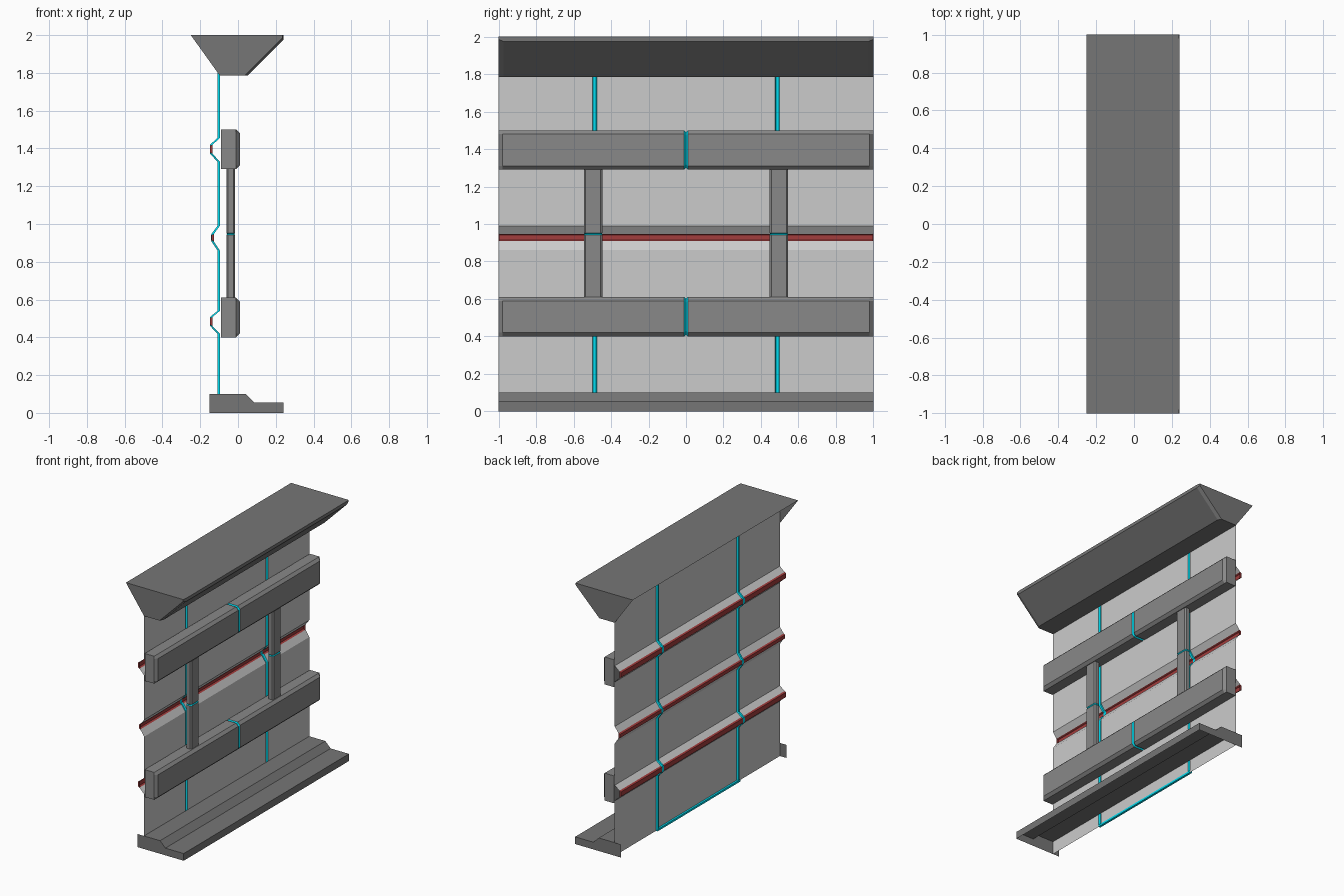
import bpy, bmesh

if "Cube" in bpy.data.objects:
    bpy.data.objects.remove(bpy.data.objects["Cube"])


def material(name, rgb):
    m = bpy.data.materials.new(name)
    m.diffuse_color = (*rgb, 1)
    m.use_nodes = True
    m.node_tree.nodes["Principled BSDF"].inputs["Base Color"].default_value = m.diffuse_color
    return m


SHEET = material("sheet_grey", (0.54, 0.54, 0.54))
FRAME = material("frame_grey", (0.25, 0.25, 0.25))
DARK = material("dark_grey", (0.18, 0.18, 0.18))
CYAN = material("cyan_glow", (0.0, 0.72, 0.88))
RED = material("red_strip", (0.36, 0.045, 0.045))


def sweep(name, stations, main, axis="Y", closed=False, caps=True, cap_extra=(), colour=None):
    """Skin a list of (position, profile) stations along Y or Z."""
    bm = bmesh.new()

    def vert(s, p):
        return bm.verts.new((p[0], s, p[1]) if axis == "Y" else (p[0], p[1], s))

    rings = [[vert(s, p) for p in prof] for s, prof in stations]
    n = len(rings[0])
    for i in range(len(rings) - 1):
        a, b = rings[i], rings[i + 1]
        for j in range(n if closed else n - 1):
            k = (j + 1) % n
            f = bm.faces.new((a[j], b[j], b[k], a[k]))
            f.material_index = colour(i, j) if colour else 0
    if caps:
        for end in (0, -1):
            extra = [vert(stations[end][0], p) for p in cap_extra]
            bm.faces.new(rings[end] + extra)
        bmesh.ops.recalc_face_normals(bm, faces=bm.faces)
    me = bpy.data.meshes.new(name)
    bm.to_mesh(me)
    bm.free()
    for m in (main, CYAN, RED):
        me.materials.append(m)
    ob = bpy.data.objects.new(name, me)
    bpy.context.collection.objects.link(ob)
    return ob


# Wall sheet: three ridges tipped with red, two raised cyan vertical strips
WALL, RAISE = -0.096, 0.013
profile, strip = [(WALL, 2.0)], [(WALL - RAISE, 2.0)]
red_segments, red_tips = set(), []
for top, hi, lo, bottom, tip in ((1.455, 1.42, 1.372, 1.33, -0.135),
                                 (0.99, 0.947, 0.908, 0.86, -0.128),
                                 (0.54, 0.508, 0.46, 0.42, -0.135)):
    start = len(profile)
    out = tip - RAISE
    nose = [(tip, hi), (out, hi - 0.006), (out, lo + 0.006), (tip, lo)]
    profile += [(WALL, top), *nose, (WALL, bottom)]
    strip += [(WALL - RAISE, top), (out, hi), (out - 0.001, hi - 0.006),
              (out - 0.001, lo + 0.006), (out, lo), (WALL - RAISE, bottom)]
    red_segments |= {start + 1, start + 2, start + 3}
    red_tips.append(nose)
profile.append((WALL, 0.0))
strip.append((WALL - RAISE, 0.0))
stations = [(-1, profile)]
for y in (-0.488, 0.488):
    stations += [(y - 0.012, profile), (y - 0.007, strip), (y + 0.007, strip), (y + 0.012, profile)]
stations.append((1, profile))
sweep("wall_sheet", stations, SHEET, caps=False,
      colour=lambda i, j: 1 if i % 4 else (2 if j in red_segments else 0))

# Red end plugs of the ridges
for n, nose in enumerate(red_tips):
    for side, y in (("front", -1), ("back", 1)):
        sweep(f"{side}_red_plug_{n}", [(y * 0.995, nose), (y, nose)], RED, closed=True)

# Cyan line joining the two strips along the foot of the wall
bar = [(-0.111, 0), (-0.094, 0), (-0.094, 0.015), (-0.111, 0.015)]
sweep("foot_light", [(-0.5, bar), (0.5, bar)], CYAN, closed=True)

# Open-backed top ledge with chamfered ends
ledge = [(-0.25, 2), (0.24, 2), (0.24, 1.975), (0.05, 1.785), (WALL, 1.785)]
ledge_end = [(-0.25, 2), (0.235, 2), (0.235, 1.985), (0.035, 1.785), (WALL, 1.785)]
sweep("top_ledge", [(-1, ledge_end), (-0.975, ledge), (0.975, ledge), (1, ledge_end)], DARK)

# Open-backed stepped base
base = [(WALL, 0.1), (0.04, 0.1), (0.085, 0.055), (0.24, 0.055), (0.24, 0)]
sweep("base_step", [(-1, base), (1, base)], DARK, cap_extra=[(-0.15, 0), (-0.15, 0.1)])

# Horizontal beams with chamfered fronts and a cyan V groove at the centre
for name, lo, hi in (("lower_beam", 0.4, 0.61), ("upper_beam", 1.29, 1.5)):
    def section(front, d=0.0):
        return [(-0.09, lo + d), (-0.01, lo + d), (front, lo + 0.02 + d),
                (front, hi - 0.02 - d), (-0.01, hi - d), (-0.09, hi - d)]
    full, end, groove = section(0.01), section(-0.01), section(0.0, 0.01)
    sweep(name, [(-1, end), (-0.98, full), (-0.01, full), (0, groove),
                 (0.01, full), (0.98, full), (1, end)], FRAME,
          closed=True, colour=lambda i, j: int(i in (2, 3)))

# Posts between the beams with a cyan V groove at mid height
for side, y in (("left", -0.495), ("right", 0.495)):
    def post(d=0.0):
        w = 0.05 - d
        return [(-0.062 + d, y - w + 0.01), (-0.054 + d, y - w), (-0.024 - d, y - w),
                (-0.015 - d, y - w + 0.01), (-0.015 - d, y + w - 0.01),
                (-0.024 - d, y + w), (-0.054 + d, y + w), (-0.062 + d, y + w - 0.01)]
    full, groove = post(), post(0.005)
    sweep(side + "_post", [(0.605, full), (0.941, full), (0.947, groove),
                           (0.953, full), (1.295, full)], FRAME,
          axis="Z", closed=True, colour=lambda i, j: int(i in (1, 2)))
